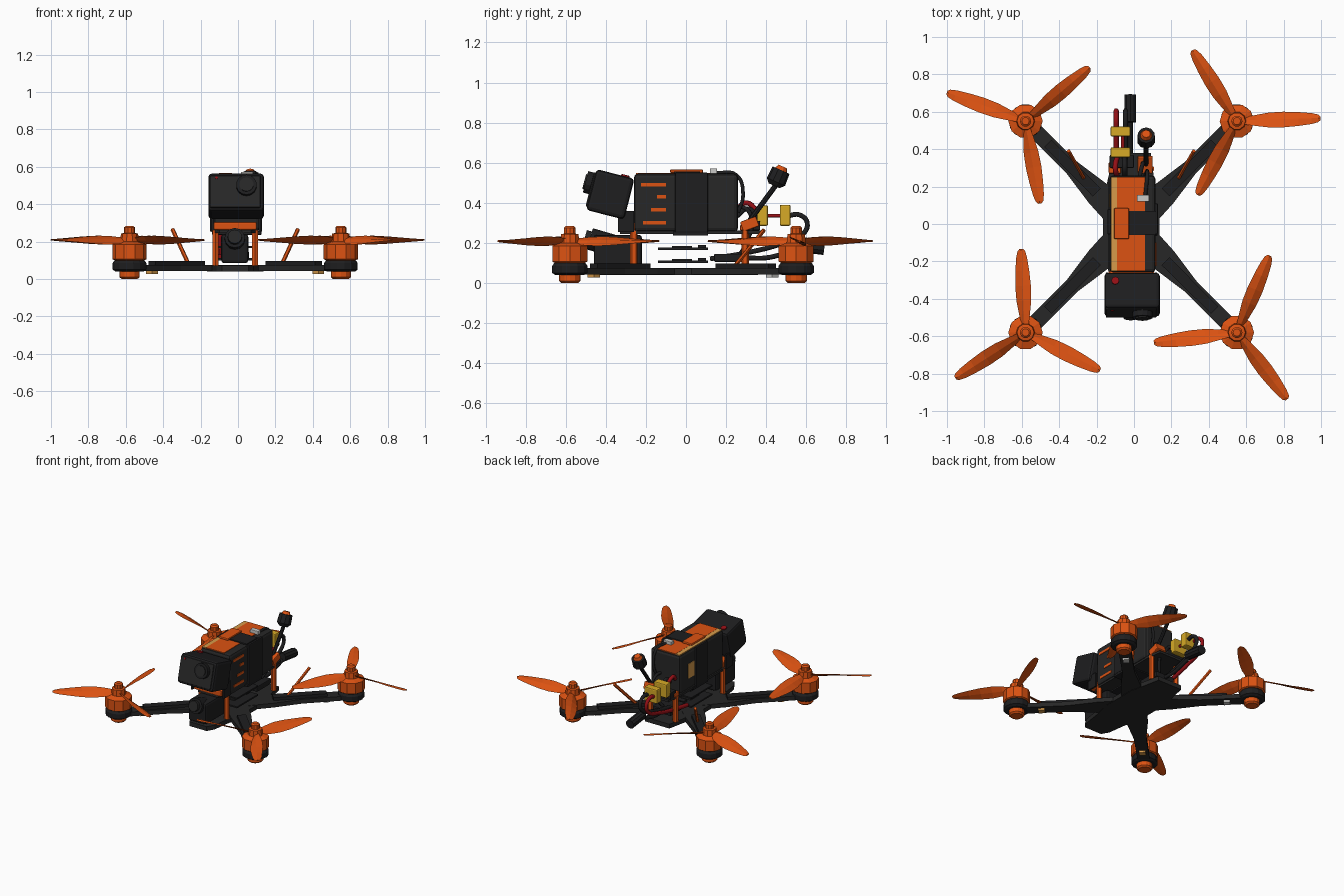
import bpy, bmesh, math
from mathutils import Vector, Matrix

if "Cube" in bpy.data.objects:
    bpy.data.objects.remove(bpy.data.objects["Cube"])

def mat(name, c):
    m = bpy.data.materials.new(name)
    m.diffuse_color = (*c, 1)
    m.use_nodes = True
    m.node_tree.nodes["Principled BSDF"].inputs["Base Color"].default_value = m.diffuse_color
    return m

ORANGE = mat("orange", (0.72, 0.085, 0.006))
BLACK = mat("black", (0.013, 0.013, 0.014))
CARBON = mat("carbon grey", (0.02, 0.02, 0.02))
YELLOW = mat("connector yellow", (0.68, 0.40, 0.02))
RED = mat("wire red", (0.30, 0.005, 0.008))
TAN = mat("tan", (0.68, 0.33, 0.07))
WHITE = mat("plug grey", (0.6, 0.6, 0.58))

CX, CY, D = -0.015, -0.015, 0.565          # frame centre, motor offset
CORNERS = [(-1, -1), (1, -1), (-1, 1), (1, 1)]

def finish(name, bm, m):
    bmesh.ops.recalc_face_normals(bm, faces=bm.faces)
    me = bpy.data.meshes.new(name)
    bm.to_mesh(me)
    bm.free()
    me.materials.append(m)
    ob = bpy.data.objects.new(name, me)
    bpy.context.collection.objects.link(ob)
    return ob

def box(name, lo, hi, m, bevel=0, tilt=0, turn=0):
    """Box between two corners, tilted about x then turned about z at its centre."""
    lo, hi = Vector(lo), Vector(hi)
    bm = bmesh.new()
    bmesh.ops.create_cube(bm, size=1, matrix=Matrix.Diagonal((*(hi - lo), 1)))
    if bevel:
        bmesh.ops.bevel(bm, geom=bm.edges[:], offset=bevel, segments=2, profile=0.5, affect='EDGES')
    bm.transform(Matrix.Translation((lo + hi) / 2) @ Matrix.Rotation(turn, 4, 'Z') @ Matrix.Rotation(tilt, 4, 'X'))
    return finish(name, bm, m)

def rod(name, a, b, r, m, n=12, r2=None):
    """Cylinder or cone from point a to point b."""
    a, b = Vector(a), Vector(b)
    bm = bmesh.new()
    q = (b - a).to_track_quat('Z', 'Y').to_matrix().to_4x4()
    bmesh.ops.create_cone(bm, cap_ends=True, segments=n, radius1=r, radius2=r if r2 is None else r2,
                          depth=(b - a).length, matrix=Matrix.Translation((a + b) / 2) @ q)
    return finish(name, bm, m)

def lathe(name, x, y, prof, m, n):
    """Turned part from (radius, height) pairs."""
    bm = bmesh.new()
    rings = [[bm.verts.new((x + r * math.cos(2 * math.pi * i / n), y + r * math.sin(2 * math.pi * i / n), z))
              for i in range(n)] for r, z in prof]
    for a, b in zip(rings, rings[1:]):
        for i in range(n):
            bm.faces.new((a[i], a[(i + 1) % n], b[(i + 1) % n], b[i]))
    bm.faces.new(rings[0])
    bm.faces.new(rings[-1])
    return finish(name, bm, m)

def plate(name, pts, z0, z1, m):
    bm = bmesh.new()
    f = bm.faces.new([bm.verts.new((x, y, z0)) for x, y in pts])
    new = bmesh.ops.extrude_face_region(bm, geom=[f])['geom']
    bmesh.ops.translate(bm, vec=(0, 0, z1 - z0), verts=[v for v in new if isinstance(v, bmesh.types.BMVert)])
    return finish(name, bm, m)

def wire(name, pts, r, m):
    cu = bpy.data.curves.new(name, 'CURVE')
    cu.dimensions, cu.bevel_depth, cu.bevel_resolution, cu.resolution_u = '3D', r, 1, 5
    cu.use_fill_caps = True
    sp = cu.splines.new('BEZIER')
    sp.bezier_points.add(len(pts) - 1)
    for p, co in zip(sp.bezier_points, pts):
        p.co = co
        p.handle_left_type = p.handle_right_type = 'AUTO'
    cu.materials.append(m)
    ob = bpy.data.objects.new(name, cu)
    bpy.context.collection.objects.link(ob)

def propeller(name, x, y, start, spin):
    """Three twisted blades; spin gives the twist direction."""
    secs = [(0.03, 0.022, 38), (0.1, 0.036, 36), (0.17, 0.046, 31), (0.25, 0.046, 25),
            (0.33, 0.039, 19), (0.4, 0.03, 14), (0.435, 0.021, 11), (0.447, 0.01, 10)]
    bm = bmesh.new()
    for k in range(3):
        rot = Matrix.Translation((x, y, 0.208)) @ Matrix.Rotation(math.radians(start + 120 * k), 4, 'Z')
        rings = []
        for r, w, tw in secs:
            c, s = math.cos(math.radians(tw)), math.sin(math.radians(tw)) * spin
            prof = [(-w, 0), (0, 0.006), (w, 0), (0, -0.003)]
            rings.append([bm.verts.new(rot @ Vector((r, u * c - v * s, u * s + v * c))) for u, v in prof])
        for a, b in zip(rings, rings[1:]):
            for i in range(4):
                bm.faces.new((a[i], a[(i + 1) % 4], b[(i + 1) % 4], b[i]))
        bm.faces.new(rings[0])
        bm.faces.new(rings[-1])
    finish(name, bm, ORANGE)

# frame: bottom plate
half = [(0.07, -0.45), (0.1, -0.40), (0.12, -0.26), (0.15, -0.13), (0.15, 0.13), (0.12, 0.26), (0.1, 0.36)]
plate("bottom_plate", [(CX + x, y) for x, y in half] + [(CX - x, y) for x, y in reversed(half)], 0.04, 0.072, CARBON)

# arms, motors and propellers
STARTS = {(-1, -1): 93, (1, -1): 67, (-1, 1): 40, (1, 1): 2}
for sx, sy in CORNERS:
    tag = ("front" if sy < 0 else "rear") + ("_left" if sx < 0 else "_right")
    mx, my = CX + sx * D, CY + sy * D
    u, v = Vector((sx, sy)).normalized(), Vector((-sy, sx)).normalized()
    o = Vector((CX, CY))
    arm = [o + u * d + v * w for d, w in
           [(0.05, -0.08), (0.25, -0.07), (0.45, -0.042), (0.8, -0.042), (0.8, 0.042), (0.45, 0.042), (0.25, 0.07), (0.05, 0.08)]]
    plate("arm_" + tag, arm, 0.042, 0.074, CARBON)
    cover = [o + u * d + v * w for d, w in [(0.26, -0.03), (0.63, -0.027), (0.63, 0.027), (0.26, 0.03)]]
    plate("speed_controller_" + tag, cover, 0.074, 0.096, BLACK)
    lathe("motor_mount_" + tag, mx, my, [(0.075, 0.04), (0.09, 0.05), (0.09, 0.085), (0.08, 0.1)], BLACK, 14)
    lathe("motor_foot_" + tag, mx, my, [(0.042, 0), (0.054, 0.01), (0.054, 0.04)], ORANGE, 12)
    lathe("motor_bell_" + tag, mx, my, [(0.078, 0.1), (0.092, 0.106), (0.092, 0.185), (0.05, 0.2), (0.046, 0.243),
                                        (0.03, 0.246), (0.03, 0.275), (0.02, 0.284)], ORANGE, 10)
    propeller("propeller_" + tag, mx, my, STARTS[sx, sy], -1 if sx == sy else 1)
    lx, ly = CX + sx * 0.445, CY + sy * 0.445
    box("arm_light_" + tag, (lx - 0.022, ly - 0.022, 0.028), (lx + 0.022, ly + 0.022, 0.042), TAN if sy < 0 else WHITE, turn=0.785)

# slanted antenna tubes on the rear arms
for s, tag in ((-1, "left"), (1, "right")):
    rod("antenna_tube_" + tag, (CX + s * 0.25, 0.24, 0.08), (CX + s * 0.335, 0.39, 0.265), 0.011, ORANGE, 6)

# top plate and standoffs
plate("top_plate", [(-0.1, -0.33), (0.07, -0.33), (0.105, -0.25), (0.105, 0.26), (0.09, 0.38), (-0.12, 0.38),
                    (-0.135, 0.26), (-0.135, -0.25)], 0.245, 0.262, CARBON)
for sx in (-0.12, 0.09):
    for y in (-0.26, 0.295):
        rod("standoff", (sx, y, 0.07), (sx, y, 0.262), 0.019, ORANGE, 6)
box("front_mount", (-0.13, -0.34, 0.262), (0.1, -0.25, 0.305), ORANGE, 0.008)
box("rear_mount_right", (0.02, 0.275, 0.268), (0.1, 0.36, 0.32), ORANGE, 0.006, 0.35)
box("rear_mount_left", (-0.135, 0.27, 0.262), (-0.07, 0.33, 0.29), ORANGE, 0.005)
box("rear_plate_block", (-0.13, 0.3, 0.262), (0.0, 0.37, 0.31), BLACK, 0.006)

# electronics stack
for z in (0.1, 0.165):
    box("circuit_board", (-0.12, -0.14, z), (0.09, 0.11, z + 0.011), BLACK)
    box("board_chip", (-0.06, -0.07, z + 0.011), (0.02, 0.03, z + 0.02), CARBON)
    box("board_socket", (-0.05, 0.06, z + 0.011), (0.03, 0.1, z + 0.025), BLACK)
box("video_transmitter", (-0.09, 0.14, 0.105), (0.06, 0.31, 0.145), BLACK, 0.006)
wire("transmitter_cable", [(-0.02, 0.3, 0.125), (-0.02, 0.4, 0.125), (-0.02, 0.5, 0.15), (-0.02, 0.57, 0.175)], 0.014, BLACK)
rod("cable_plug", (-0.02, 0.545, 0.19), (-0.02, 0.69, 0.172), 0.033, BLACK, 10)

# pilot camera
box("pilot_camera_housing", (-0.09, -0.46, 0.085), (0.055, -0.22, 0.24), BLACK, 0.015)
rod("pilot_camera_barrel", (-0.017, -0.36, 0.185), (-0.017, -0.48, 0.22), 0.055, BLACK, 12)
rod("pilot_camera_lens", (-0.017, -0.48, 0.22), (-0.017, -0.505, 0.227), 0.038, CARBON, 12)

# battery with label and strap
box("battery", (-0.13, -0.26, 0.255), (0.115, 0.26, 0.545), CARBON, 0.02)
box("battery_label", (-0.09, -0.25, 0.543), (0.06, 0.25, 0.549), ORANGE)
box("battery_label_edge", (-0.122, -0.25, 0.541), (-0.09, 0.25, 0.548), TAN)
box("battery_side_patch", (-0.134, 0.09, 0.34), (-0.129, 0.16, 0.45), TAN, 0.002)
for y0, z in ((-0.225, 0.49), (-0.145, 0.43), (-0.175, 0.365), (-0.215, 0.3)):
    box("battery_stripe", (0.112, y0, z - 0.009), (0.119, -0.1, z + 0.009), ORANGE)
box("strap_top", (-0.03, -0.06, 0.545), (0.115, 0.07, 0.557), BLACK, 0.004)
box("strap_buckle", (-0.107, -0.08, 0.549), (-0.027, 0.085, 0.566), ORANGE, 0.006)
box("strap_right", (0.11, -0.055, 0.25), (0.128, 0.11, 0.55), BLACK, 0.006)
box("strap_left", (-0.142, -0.055, 0.25), (-0.125, 0.08, 0.545), BLACK, 0.006)
box("strap_bottom", (-0.14, -0.065, 0.236), (0.125, 0.11, 0.256), BLACK, 0.004)
box("balance_plug", (0.015, 0.12, 0.545), (0.08, 0.155, 0.572), WHITE, 0.003)
wire("balance_lead", [(0.06, 0.15, 0.55), (0.07, 0.25, 0.54), (0.07, 0.285, 0.44), (0.06, 0.26, 0.35)], 0.01, BLACK)

# action camera, tilted upward
T = -0.25
R = Matrix.Translation((-0.01, -0.378, 0.442)) @ Matrix.Rotation(T, 4, 'X')
box("action_camera", (-0.158, -0.476, 0.337), (0.138, -0.28, 0.547), BLACK, 0.018, T)
box("action_camera_face", (-0.14, -0.105, -0.088), (0.13, -0.09, 0.088), CARBON, 0.005).matrix_world = R
rod("action_camera_lens_ring", (0.055, -0.09, 0.03), (0.055, -0.135, 0.03), 0.055, BLACK, 14).matrix_world = R
rod("action_camera_lens", (0.055, -0.135, 0.03), (0.055, -0.142, 0.03), 0.038, CARBON, 14).matrix_world = R
rod("record_button", (-0.09, 0.05, 0.1), (-0.09, 0.05, 0.113), 0.021, RED, 8).matrix_world = R
rod("record_light", (-0.105, -0.1, 0.075), (-0.105, -0.109, 0.075), 0.007, RED, 8).matrix_world = R
for x in (-0.15, 0.11):
    box("camera_bracket", (x, -0.34, 0.255), (x + 0.012, -0.26, 0.36), BLACK)

# video antenna
rod("antenna_stem", (0.065, 0.31, 0.3), (0.065, 0.465, 0.51), 0.013, BLACK, 8)
a, d = Vector((0.065, 0.44, 0.485)), Vector((0, 0.4, 0.9)).normalized()
rod("antenna_head_base", a, a + d * 0.022, 0.03, BLACK, 10, 0.05)
rod("antenna_head", a + d * 0.022, a + d * 0.085, 0.05, BLACK, 10, 0.046)
rod("antenna_cap", a + d * 0.085, a + d * 0.105, 0.032, ORANGE, 10, 0.022)
wire("antenna_lead", [(0.03, 0.25, 0.38), (0.04, 0.3, 0.37), (0.05, 0.33, 0.31), (0.03, 0.3, 0.2), (0, 0.27, 0.14)], 0.011, BLACK)

# power connectors and wires
box("connector_battery_side", (-0.125, 0.355, 0.285), (-0.02, 0.41, 0.387), YELLOW, 0.008)
box("connector_frame_side", (-0.125, 0.468, 0.285), (-0.02, 0.522, 0.39), YELLOW, 0.008)
wire("red_battery_wire", [(-0.09, 0.25, 0.36), (-0.1, 0.3, 0.4), (-0.09, 0.36, 0.35)], 0.014, RED)
wire("black_battery_wire", [(-0.05, 0.25, 0.33), (-0.05, 0.31, 0.37), (-0.05, 0.36, 0.32)], 0.014, BLACK)
wire("red_link", [(-0.06, 0.40, 0.335), (-0.06, 0.475, 0.335)], 0.01, RED)
for x, m, tag in ((-0.095, RED, "red"), (-0.045, BLACK, "black")):
    wire(tag + "_power_wire", [(x, 0.51, 0.335), (x, 0.565, 0.34), (x, 0.605, 0.3), (x, 0.58, 0.24),
                               (x, 0.46, 0.19), (x, 0.3, 0.15), (x, 0.12, 0.12)], 0.014, m)
